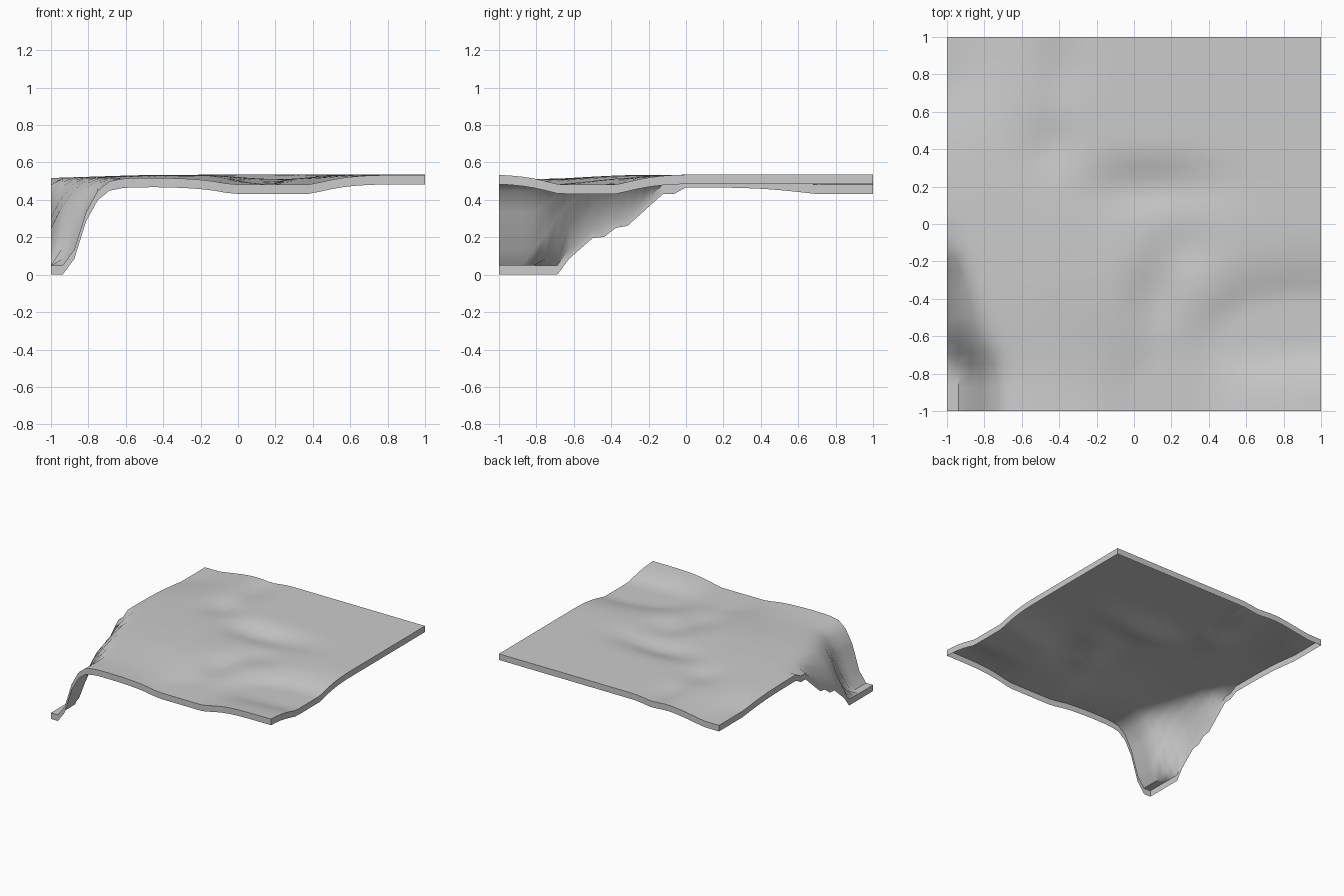
import bpy, bmesh, math

if "Cube" in bpy.data.objects:
    bpy.data.objects.remove(bpy.data.objects["Cube"])

CELLS = 32
SKIRT = 0.05
LOW, HIGH = 0.487, 0.54

# Shallow hollows: centre x, centre y, radius x, radius y, depth
HOLLOWS = [
    (1.00, -0.52, 0.45, 0.26, 0.075),    # east channel
    (0.60, -0.58, 0.25, 0.22, 0.040),
    (0.20, -1.00, 0.28, 0.38, 0.080),    # front channel
    (-0.30, -0.80, 0.50, 0.35, 0.026),
    (0.12, -0.38, 0.13, 0.20, 0.045),    # middle valley
    (0.28, -0.12, 0.16, 0.16, 0.030),
    (0.10, 0.20, 0.35, 0.13, 0.045),     # north valley
    (0.00, 0.00, 0.30, 0.20, 0.012),
    (-0.42, 0.42, 0.15, 0.15, 0.032),
    (-0.39, 0.82, 0.10, 0.25, 0.030),
    (-1.00, 0.92, 0.30, 0.38, 0.050),    # back left corner
]

# Height of the left edge along y, where the corner falls away
LEFT_EDGE = [(-1, 0.055), (-0.6875, 0.055), (-0.625, 0.14), (-0.5, 0.25),
             (-0.4375, 0.257), (-0.375, 0.305), (-0.3125, 0.316),
             (-0.125, 0.485), (-0.0625, 0.487), (0, 0.513)]
# Cliff profile beside the flat foot, and higher up the edge
STEEP = [(0, 0), (0.18, 0.17), (0.37, 0.61), (0.55, 0.85), (0.73, 0.96), (1, 1)]


def lerp_table(table, v):
    for (a, za), (b, zb) in zip(table, table[1:]):
        if v <= b:
            return za + (zb - za) * (v - a) / (b - a)
    return table[-1][1]


def plateau(x, y):
    z = min(HIGH, 0.521 + 0.033 * (x + 1)) + 0.001
    for cx, cy, rx, ry, d in HOLLOWS:
        z -= d * math.exp(-((x - cx) / rx) ** 2 - ((y - cy) / ry) ** 2)
    return max(LOW, min(HIGH, z))


def height(x, y):
    top = plateau(x, y)
    if y >= 0:
        return top
    # Cliff at the front left corner, narrowing towards the back
    rim = lerp_table([(-1, -0.60), (-0.8, -0.60), (-0.5, -0.74), (0, -0.95)], y)
    pad = lerp_table([(-1, -0.9375), (-0.8, -0.9375), (-0.66, -1.0), (0, -1.0)], y)
    t = max(0.0, min(1.0, (x - pad) / (rim - pad)))
    mix = lerp_table([(-1, 0), (-0.8, 0), (-0.5, 1), (0, 1)], y)
    s = lerp_table(STEEP, t) * (1 - mix) + (1 - (1 - t) ** 2.2) * mix
    foot = min(top, lerp_table(LEFT_EDGE, y))
    return foot + (top - foot) * s


# Terrain sheet
bm = bmesh.new()
bmesh.ops.create_grid(bm, x_segments=CELLS, y_segments=CELLS, size=1.0)
for v in bm.verts:
    v.co.z = height(v.co.x, v.co.y)

# Skirt hanging from the border; the underside stays open
border = [e for e in bm.edges if e.is_boundary]
res = bmesh.ops.extrude_edge_only(bm, edges=border)
new_verts = [g for g in res["geom"] if isinstance(g, bmesh.types.BMVert)]
bmesh.ops.translate(bm, verts=new_verts, vec=(0, 0, -SKIRT))
bmesh.ops.recalc_face_normals(bm, faces=bm.faces[:])
if sum(f.normal.z for f in bm.faces) < 0:
    bmesh.ops.reverse_faces(bm, faces=bm.faces[:])
low = min(v.co.z for v in bm.verts)
bmesh.ops.translate(bm, verts=bm.verts[:], vec=(0, 0, -low))

mesh = bpy.data.meshes.new("terrain_tile")
bm.to_mesh(mesh)
bm.free()
tile = bpy.data.objects.new("terrain_tile", mesh)
bpy.context.collection.objects.link(tile)

mat = bpy.data.materials.new("light grey")
mat.diffuse_color = (0.6, 0.6, 0.6, 1)
mat.use_nodes = True
mat.node_tree.nodes["Principled BSDF"].inputs["Base Color"].default_value = mat.diffuse_color
mesh.materials.append(mat)

bpy.context.view_layer.objects.active = tile
tile.select_set(True)
bpy.ops.object.shade_smooth_by_angle(angle=math.radians(46))
